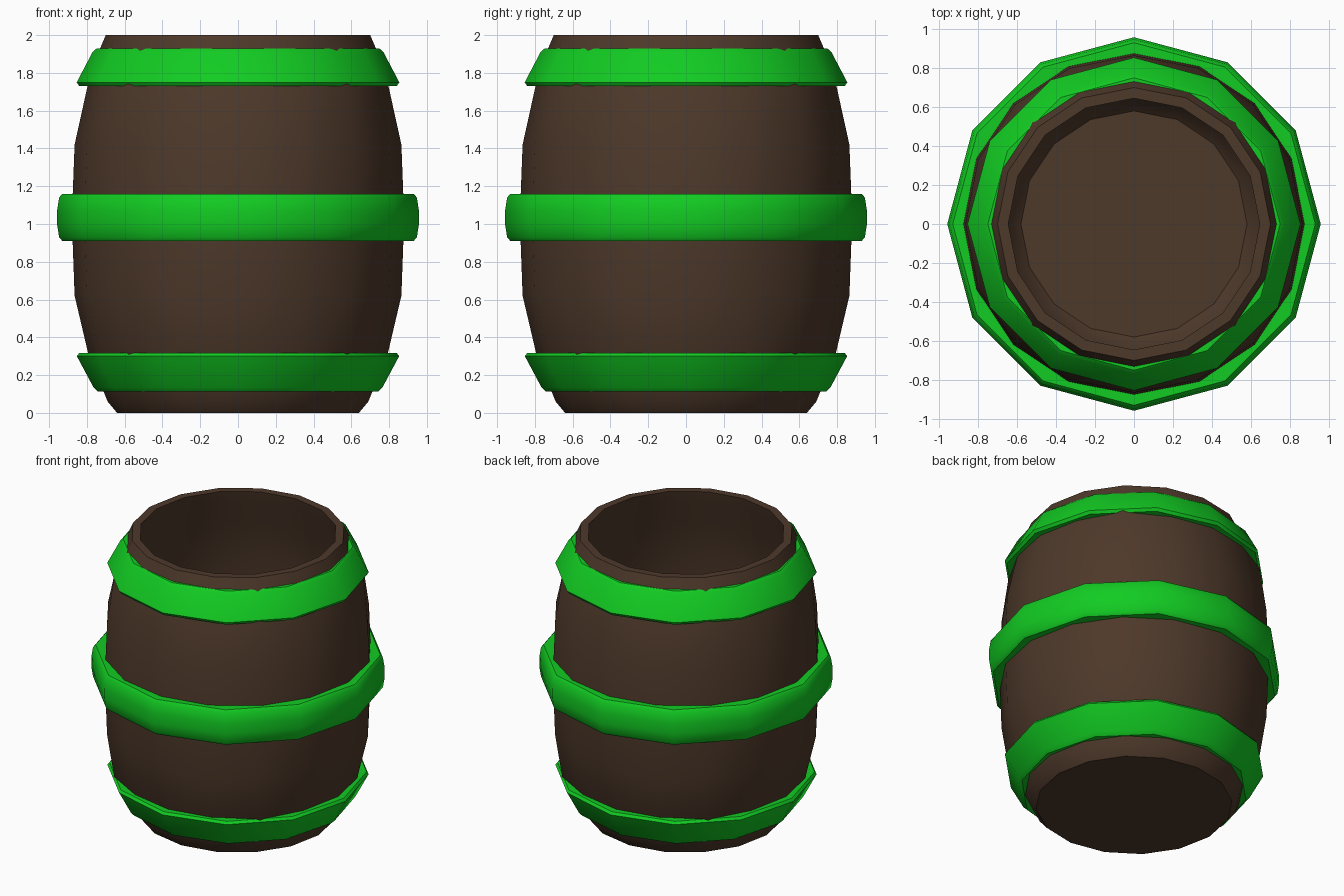
import bpy, bmesh
from math import pi, cos, sin, radians

if "Cube" in bpy.data.objects:
    bpy.data.objects.remove(bpy.data.objects["Cube"])


def material(name, color):
    m = bpy.data.materials.new(name)
    m.diffuse_color = color
    m.use_nodes = True
    m.node_tree.nodes["Principled BSDF"].inputs["Base Color"].default_value = m.diffuse_color
    return m


wood = material("dark_wood", (0.075, 0.040, 0.023, 1))
green = material("green_paint", (0.006, 0.60, 0.016, 1))


def lathe(name, profile, sides, mat, closed=False):
    """Spin (radius, z[, diagonal scale]) points; open profiles get end caps."""
    bm = bmesh.new()
    rings = []
    for r, z, *diag in profile:
        ring = []
        for i in range(sides):
            a = 2 * pi * i / sides
            s = diag[0] if diag and i * 8 % sides == 0 and (i * 8 // sides) % 2 else 1
            ring.append(bm.verts.new((r * s * cos(a), r * s * sin(a), z)))
        rings.append(ring)
    pairs = list(zip(rings, rings[1:]))
    if closed:
        pairs.append((rings[-1], rings[0]))
    else:
        bm.faces.new(rings[0])
        bm.faces.new(rings[-1])
    for lo, hi in pairs:
        for i in range(sides):
            j = (i + 1) % sides
            bm.faces.new((lo[i], lo[j], hi[j], hi[i]))
    bmesh.ops.recalc_face_normals(bm, faces=bm.faces)
    me = bpy.data.meshes.new(name)
    bm.to_mesh(me)
    bm.free()
    ob = bpy.data.objects.new(name, me)
    bpy.context.collection.objects.link(ob)
    me.materials.append(mat)
    bpy.ops.object.select_all(action='DESELECT')
    ob.select_set(True)
    bpy.context.view_layer.objects.active = ob
    bpy.ops.object.shade_smooth_by_angle(angle=radians(32))
    return ob


# Hollow open-topped body: outside going up, rim, inside going down to the floor
lathe("barrel_body", [
    (0.64, 0.0), (0.69, 0.06), (0.71, 0.11), (0.785, 0.28, 1.035),
    (0.865, 0.62), (0.88, 1.03), (0.865, 1.42), (0.79, 1.76, 1.035),
    (0.73, 1.93), (0.70, 2.0),
    (0.645, 2.0), (0.66, 1.93), (0.715, 1.75), (0.79, 1.42), (0.81, 1.03),
    (0.795, 0.62), (0.71, 0.30), (0.63, 0.12), (0.58, 0.07)], 16, wood)

# Twelve-sided hoops
lathe("middle_hoop", [
    (0.85, 0.91), (0.93, 0.91), (0.947, 0.93), (0.958, 1.0), (0.958, 1.07),
    (0.947, 1.14), (0.93, 1.16), (0.85, 1.16)], 12, green, closed=True)
lathe("top_hoop", [
    (0.76, 1.73), (0.84, 1.73), (0.854, 1.75), (0.77, 1.91),
    (0.75, 1.928), (0.69, 1.928)], 12, green, closed=True)
lathe("bottom_hoop", [
    (0.68, 0.112), (0.74, 0.112), (0.765, 0.135), (0.853, 0.30),
    (0.84, 0.318), (0.76, 0.318)], 12, green, closed=True)
